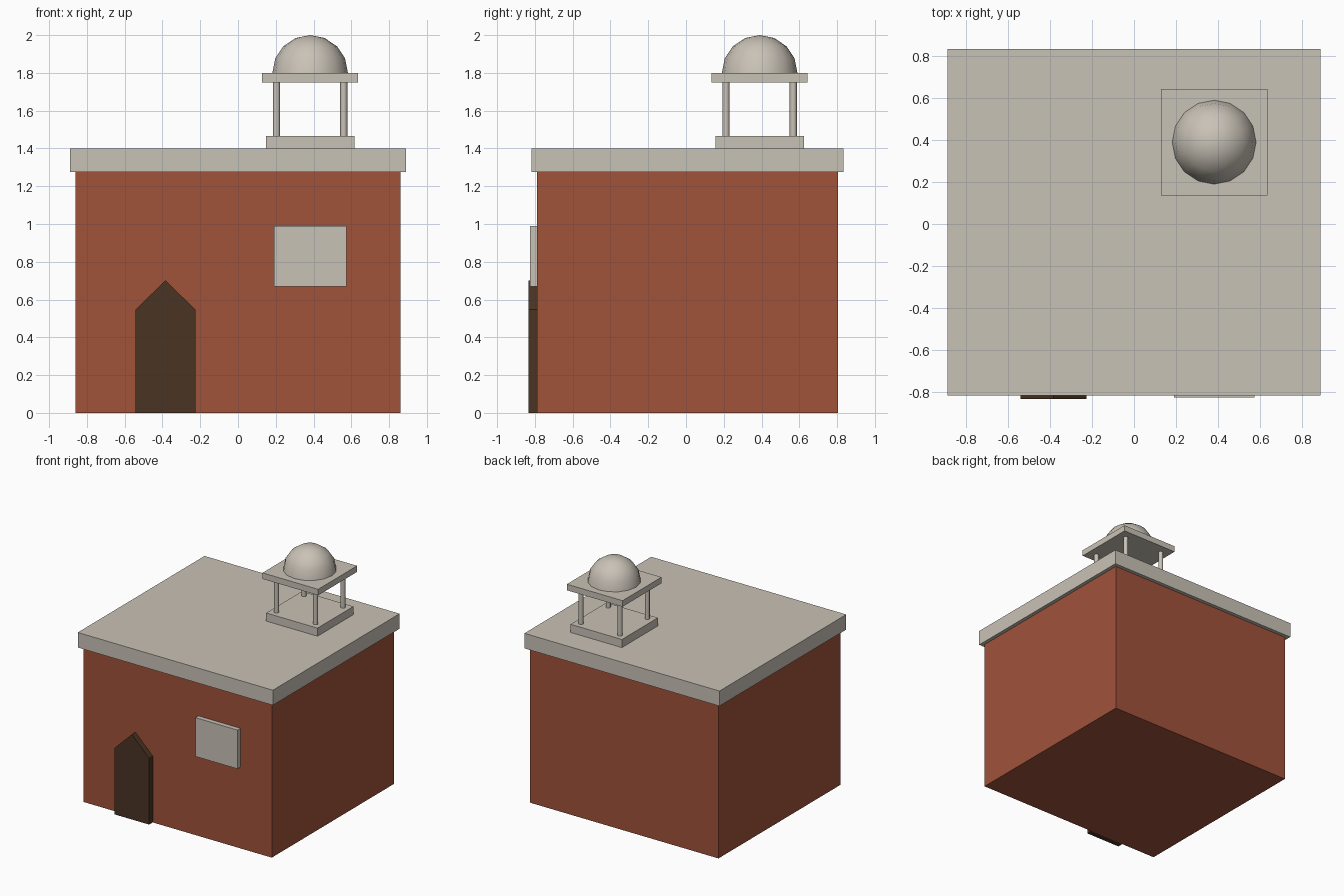
import bpy, bmesh, math
from mathutils import Vector

if "Cube" in bpy.data.objects:
    bpy.data.objects.remove(bpy.data.objects["Cube"])


def material(name, rgb):
    m = bpy.data.materials.new(name)
    m.diffuse_color = (*rgb, 1)
    m.use_nodes = True
    m.node_tree.nodes["Principled BSDF"].inputs["Base Color"].default_value = m.diffuse_color
    return m


BRICK = material("brick red", (0.352, 0.084, 0.042))
STONE = material("pale stone", (0.584, 0.539, 0.468))
WOOD = material("dark wood", (0.067, 0.034, 0.017))


def finish(name, bm, mat, smooth=False):
    bmesh.ops.recalc_face_normals(bm, faces=bm.faces)
    mesh = bpy.data.meshes.new(name)
    bm.to_mesh(mesh)
    bm.free()
    mesh.materials.append(mat)
    ob = bpy.data.objects.new(name, mesh)
    bpy.context.collection.objects.link(ob)
    if smooth:
        bpy.ops.object.select_all(action='DESELECT')
        ob.select_set(True)
        bpy.context.view_layer.objects.active = ob
        bpy.ops.object.shade_smooth_by_angle(angle=math.radians(50))
    return ob


def box(name, x, y, z, mat):
    """Box from (min, max) ranges."""
    bm = bmesh.new()
    bmesh.ops.create_cube(bm, size=1)
    for v in bm.verts:
        v.co = Vector([r[0] if c < 0 else r[1] for c, r in zip(v.co, (x, y, z))])
    return finish(name, bm, mat)


def square(name, cx, cy, half, z, mat):
    return box(name, (cx - half, cx + half), (cy - half, cy + half), z, mat)


# Main building
WALL = -0.788
box("walls", (-0.86, 0.86), (WALL, 0.805), (0, 1.276), BRICK)
box("roof_slab", (-0.89, 0.89), (-0.817, 0.835), (1.276, 1.40), STONE)
box("window_panel", (0.19, 0.574), (-0.826, WALL), (0.67, 0.99), STONE)

# Pointed door, extruded from its outline
bm = bmesh.new()
outline = [(-0.542, 0), (-0.226, 0), (-0.226, 0.547), (-0.384, 0.702), (-0.542, 0.547)]
face = bm.faces.new([bm.verts.new((x, -0.835, z)) for x, z in outline])
ext = bmesh.ops.extrude_face_region(bm, geom=[face])
bmesh.ops.translate(bm, vec=(0, WALL + 0.835, 0),
                    verts=[g for g in ext["geom"] if isinstance(g, bmesh.types.BMVert)])
finish("door", bm, WOOD)

# Rooftop pavilion
CX, CY = 0.382, 0.39
square("pavilion_base", CX, CY, 0.234, (1.40, 1.467), STONE)
square("pavilion_canopy", CX, CY, 0.254, (1.75, 1.80), STONE)
for i, (sx, sy) in enumerate([(-1, -1), (1, -1), (1, 1), (-1, 1)]):
    bm = bmesh.new()
    bmesh.ops.create_cone(bm, cap_ends=True, segments=8, radius1=0.019, radius2=0.019,
                          depth=0.283)
    bmesh.ops.translate(bm, vec=(CX + sx * 0.178, CY + sy * 0.178, 1.6085), verts=bm.verts)
    finish(f"pavilion_column_{i + 1}", bm, STONE, True)

# Dome: upper half of a sphere
bm = bmesh.new()
bmesh.ops.create_uvsphere(bm, u_segments=16, v_segments=8, radius=0.2)
bmesh.ops.delete(bm, geom=[v for v in bm.verts if v.co.z < -0.001], context='VERTS')
bmesh.ops.holes_fill(bm, edges=[e for e in bm.edges if e.is_boundary], sides=0)
bmesh.ops.translate(bm, vec=(CX, CY, 1.80), verts=bm.verts)
finish("dome", bm, STONE, True)
